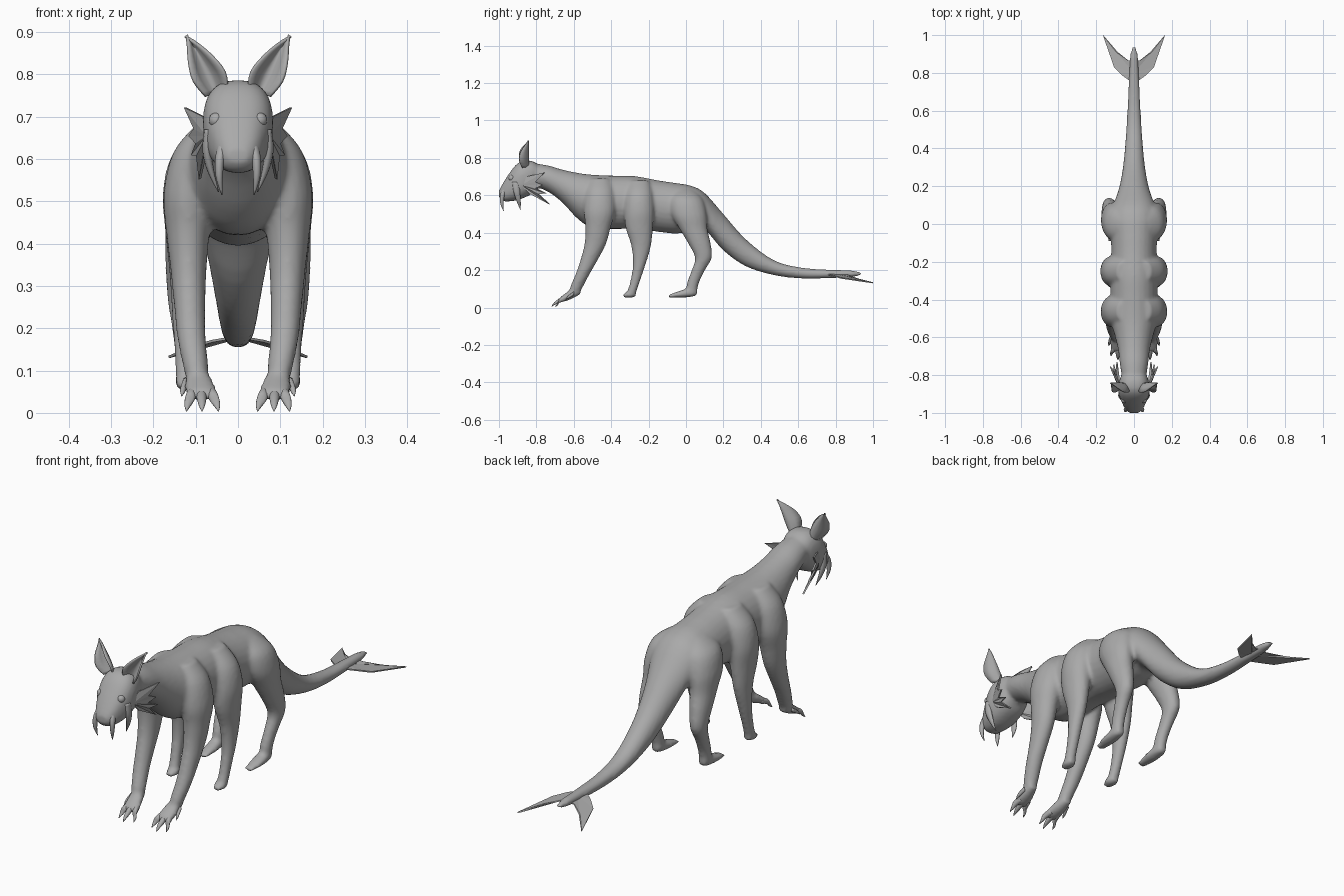
import bpy, bmesh, math
from mathutils import Vector

skin = bpy.data.materials.new("grey hide")
skin.diffuse_color = (0.4, 0.4, 0.4, 1)


def smooth_path(keys, steps):
    """Catmull-Rom interpolation through rows of numbers."""
    out = []
    n = len(keys)
    for i in range(n - 1):
        a, b, c, d = keys[max(i - 1, 0)], keys[i], keys[i + 1], keys[min(i + 2, n - 1)]
        for s in range(steps):
            t = s / steps
            out.append([0.5 * (2 * q + (r - p) * t + (2 * p - 5 * q + 4 * r - w) * t * t
                               + (3 * q - p - 3 * r + w) * t ** 3)
                        for p, q, r, w in zip(a, b, c, d)])
    out.append(list(keys[-1]))
    return out


def loft(bm, keys, axis, sides=20, steps=4, power=1.0):
    """Rings of (x, y, z, radius, radius) stacked along an axis, both ends capped."""
    rings = []
    for x, y, z, ra, rb in smooth_path(keys, steps):
        ring = []
        for k in range(sides):
            c, s = math.cos(math.tau * k / sides), math.sin(math.tau * k / sides)
            u = math.copysign(abs(c) ** power, c) * max(ra, 0.0008)
            v = math.copysign(abs(s) ** power, s) * max(rb, 0.0008)
            ring.append(bm.verts.new((x + u, y, z + v) if axis == "y" else (x + u, y + v, z)))
        rings.append(ring)
    for a, b in zip(rings, rings[1:]):
        for k in range(sides):
            j = (k + 1) % sides
            bm.faces.new((a[k], a[j], b[j], b[k]))
    bm.faces.new(rings[0])
    bm.faces.new(rings[-1])


def finish(bm, name, smooth=True):
    bmesh.ops.recalc_face_normals(bm, faces=bm.faces)
    me = bpy.data.meshes.new(name)
    bm.to_mesh(me)
    bm.free()
    me.materials.append(skin)
    for p in me.polygons:
        p.use_smooth = smooth
    ob = bpy.data.objects.new(name, me)
    bpy.context.collection.objects.link(ob)
    return ob


def mirror_x(ob):
    ob.modifiers.new("mirror", "MIRROR").use_mirror_merge = False


# Torso, neck and tail: y, top, bottom, half width
spine = [(-0.84, 0.775, 0.66, 0.06), (-0.74, 0.76, 0.62, 0.075), (-0.66, 0.737, 0.56, 0.085),
         (-0.58, 0.72, 0.475, 0.105), (-0.50, 0.71, 0.425, 0.125), (-0.38, 0.705, 0.42, 0.125),
         (-0.27, 0.702, 0.42, 0.125), (-0.15, 0.68, 0.405, 0.12), (-0.05, 0.665, 0.395, 0.125),
         (0.03, 0.65, 0.41, 0.13), (0.10, 0.612, 0.415, 0.11), (0.20, 0.50, 0.305, 0.077),
         (0.32, 0.365, 0.22, 0.056), (0.47, 0.253, 0.173, 0.043), (0.62, 0.213, 0.155, 0.034),
         (0.78, 0.202, 0.157, 0.027), (0.89, 0.198, 0.163, 0.021), (0.94, 0.185, 0.175, 0.008)]
bm = bmesh.new()
loft(bm, [(0, y, (t + b) / 2, w, (t - b) / 2) for y, t, b, w in spine], "y", 28)

# Head and muzzle: y, top, bottom, half width
head = [(-0.78, 0.755, 0.65, 0.055), (-0.82, 0.782, 0.61, 0.075), (-0.87, 0.785, 0.585, 0.083),
        (-0.91, 0.762, 0.572, 0.078), (-0.95, 0.71, 0.567, 0.062), (-0.98, 0.662, 0.57, 0.046),
        (-1.0, 0.625, 0.59, 0.026)]
loft(bm, [(0, y, (t + b) / 2, w, (t - b) / 2) for y, t, b, w in head], "y", 28, 4, 0.8)

# Legs: x, y, z, half width, half depth from shoulder to ankle
front_leg = [(0.06, -0.46, 0.69, 0.03, 0.05), (0.085, -0.46, 0.62, 0.066, 0.08),
             (0.112, -0.462, 0.52, 0.064, 0.085), (0.118, -0.47, 0.43, 0.052, 0.068),
             (0.117, -0.485, 0.34, 0.043, 0.058), (0.114, -0.52, 0.25, 0.037, 0.046),
             (0.11, -0.552, 0.18, 0.034, 0.038), (0.10, -0.585, 0.11, 0.03, 0.034),
             (0.096, -0.60, 0.07, 0.024, 0.025)]
mid_leg = [(0.06, -0.25, 0.68, 0.03, 0.05), (0.09, -0.25, 0.61, 0.066, 0.075),
           (0.118, -0.25, 0.52, 0.06, 0.08), (0.122, -0.25, 0.43, 0.05, 0.074),
           (0.125, -0.24, 0.33, 0.037, 0.053), (0.127, -0.25, 0.23, 0.029, 0.034),
           (0.126, -0.272, 0.14, 0.024, 0.026), (0.124, -0.288, 0.09, 0.024, 0.025),
           (0.122, -0.30, 0.055, 0.022, 0.03)]
hind_leg = [(0.055, -0.01, 0.63, 0.03, 0.05), (0.085, 0.0, 0.58, 0.066, 0.09),
            (0.112, 0.015, 0.50, 0.062, 0.095), (0.12, 0.04, 0.42, 0.052, 0.075),
            (0.128, 0.073, 0.34, 0.043, 0.06), (0.132, 0.093, 0.265, 0.034, 0.045),
            (0.128, 0.066, 0.20, 0.028, 0.036), (0.122, 0.037, 0.13, 0.026, 0.032),
            (0.12, 0.026, 0.065, 0.025, 0.03)]
# Feet: rings running forward from the heel
front_foot = [(0.097, -0.565, 0.09, 0.02, 0.02), (0.093, -0.61, 0.073, 0.032, 0.027),
              (0.088, -0.65, 0.052, 0.038, 0.02), (0.086, -0.675, 0.04, 0.034, 0.013)]
mid_foot = [(0.122, -0.27, 0.075, 0.018, 0.018), (0.121, -0.30, 0.072, 0.027, 0.02),
            (0.121, -0.335, 0.063, 0.018, 0.009)]
hind_foot = [(0.12, 0.06, 0.085, 0.018, 0.02), (0.12, 0.02, 0.08, 0.028, 0.025),
             (0.119, -0.04, 0.07, 0.029, 0.017), (0.118, -0.095, 0.06, 0.02, 0.007)]


def flip(rows):
    return [(-r[0], *r[1:]) for r in rows]


for leg, foot in ((front_leg, front_foot), (mid_leg, mid_foot), (hind_leg, hind_foot)):
    for part, axis in ((leg, "z"), (foot, "y")):
        loft(bm, part, axis)
        loft(bm, flip(part), axis)

# Fuse everything into one skin and relax the seams
body = finish(bm, "body")
rm = body.modifiers.new("fuse", "REMESH")
rm.mode, rm.voxel_size, rm.use_smooth_shade = "VOXEL", 0.009, True
sm = body.modifiers.new("relax", "SMOOTH")
sm.factor, sm.iterations = 0.5, 5

# Clawed toes on the front feet
bm = bmesh.new()
for x0, x1, tip in ((0.066, 0.046, -0.70), (0.087, 0.085, -0.72), (0.106, 0.122, -0.70)):
    loft(bm, [(x0, -0.64, 0.052, 0.011, 0.015), (x0 * 0.6 + x1 * 0.4, -0.675, 0.038, 0.012, 0.013),
              (x0 * 0.2 + x1 * 0.8, tip + 0.015, 0.02, 0.008, 0.008),
              (x1, tip, 0.004, 0.001, 0.001)], "y", 10)
loft(bm, [(0.122, -0.60, 0.075, 0.009, 0.01), (0.13, -0.63, 0.055, 0.007, 0.008),
          (0.133, -0.645, 0.04, 0.001, 0.001)], "y", 8)
mirror_x(finish(bm, "front_toes"))

# Tusks and cheek barbels hanging beside the mouth
bm = bmesh.new()
loft(bm, [(0.034, -0.965, 0.64, 0.012, 0.014), (0.043, -0.982, 0.60, 0.011, 0.013),
          (0.044, -0.984, 0.555, 0.008, 0.009), (0.038, -0.975, 0.515, 0.001, 0.001)], "z", 10)
loft(bm, [(0.068, -0.91, 0.67, 0.012, 0.02), (0.073, -0.905, 0.62, 0.011, 0.018),
          (0.064, -0.895, 0.57, 0.008, 0.012), (0.046, -0.885, 0.522, 0.001, 0.001)], "z", 10)
mirror_x(finish(bm, "tusks"))

# Eyes and brow bulges
bm = bmesh.new()
bmesh.ops.create_uvsphere(bm, u_segments=16, v_segments=10, radius=0.018)
bmesh.ops.translate(bm, verts=bm.verts, vec=(0.051, -0.931, 0.692))
mirror_x(finish(bm, "eyes"))

# Cupped ears: centre x, z, half width, cup depth
bm = bmesh.new()
rows = []
for x, z, w, d in smooth_path([(0.05, 0.755, 0.028, 0.035), (0.068, 0.795, 0.039, 0.05),
                               (0.088, 0.835, 0.03, 0.045), (0.107, 0.87, 0.014, 0.02),
                               (0.123, 0.892, 0.001, 0.001)], 3):
    rows.append([bm.verts.new((x + w * u, -0.84 - d * u * u, z - 0.3 * w * u))
                 for u in (-1, -0.67, -0.33, 0, 0.33, 0.67, 1)])
for a, b in zip(rows, rows[1:]):
    for k in range(6):
        bm.faces.new((a[k], a[k + 1], b[k + 1], b[k]))
ears = finish(bm, "ears")
ears.modifiers.new("thickness", "SOLIDIFY").thickness = 0.007
mirror_x(ears)


def plate(name, root, rim, thickness):
    """Thin fin fanned out from a root point to a jagged rim."""
    bm = bmesh.new()
    hub = bm.verts.new(root)
    edge = [bm.verts.new(p) for p in rim]
    for a, b in zip(edge, edge[1:]):
        bm.faces.new((hub, a, b))
    ob = finish(bm, name, False)
    so = ob.modifiers.new("thickness", "SOLIDIFY")
    so.thickness, so.offset = thickness, 0
    mirror_x(ob)


# Spiny cheek fins and the forked tail fin
plate("cheek_fins", (0.072, -0.88, 0.655),
      [(0.08, -0.85, 0.70), (0.125, -0.755, 0.722), (0.102, -0.805, 0.672), (0.114, -0.765, 0.655),
       (0.098, -0.805, 0.638), (0.108, -0.745, 0.61), (0.096, -0.79, 0.608),
       (0.09, -0.73, 0.553), (0.078, -0.84, 0.61)], 0.007)
plate("tail_fin", (0.0, 0.80, 0.178),
      [(0.012, 0.75, 0.178), (0.06, 0.785, 0.17), (0.105, 0.83, 0.157), (0.164, 1.0, 0.132),
       (0.09, 0.91, 0.158), (0.03, 0.865, 0.172), (0.0, 0.87, 0.178)], 0.006)
